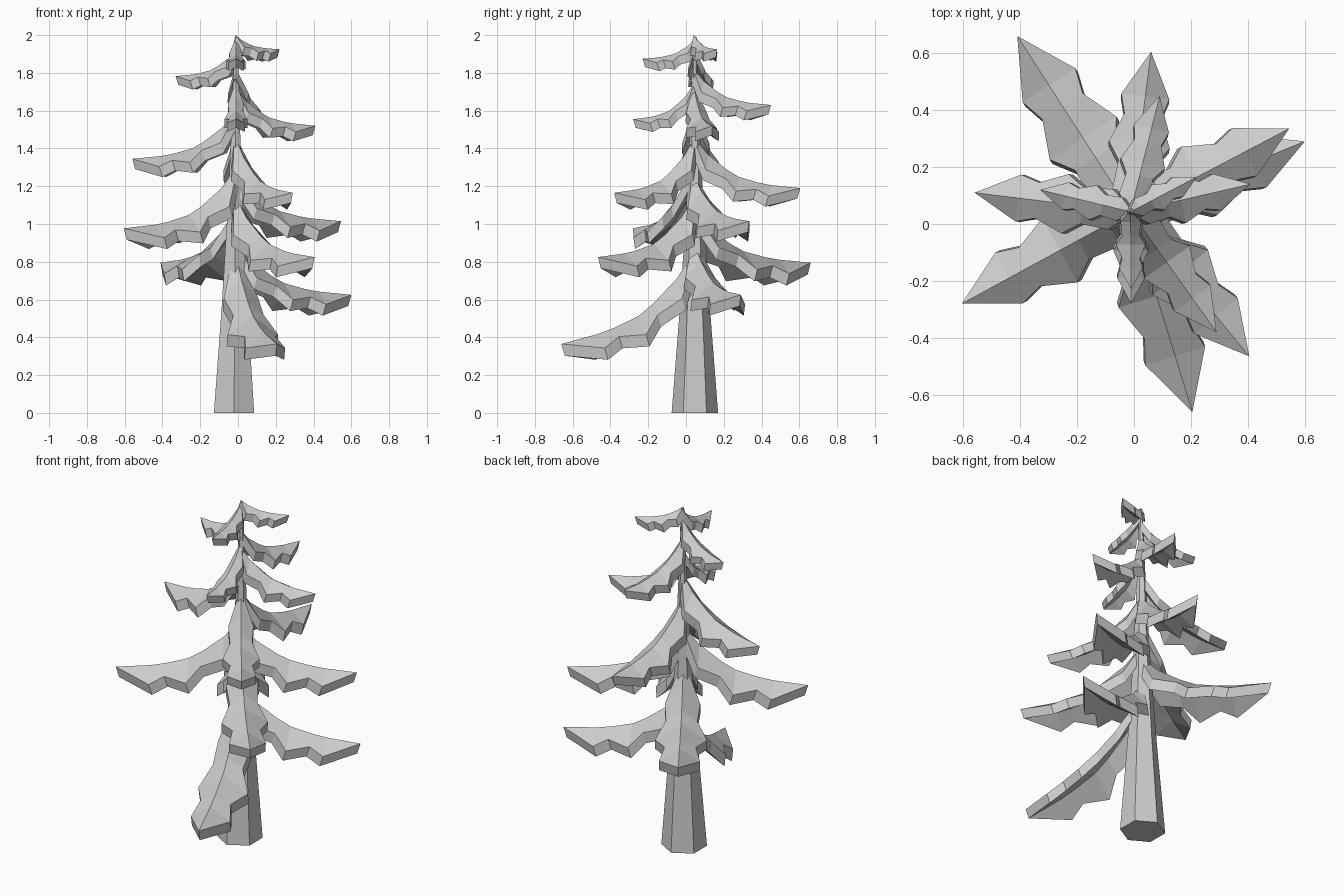
import bpy, bmesh, math
from mathutils import Vector

if "Cube" in bpy.data.objects:
    bpy.data.objects.remove(bpy.data.objects["Cube"])

grey = bpy.data.materials.new("plain grey")
grey.diffuse_color = (0.6, 0.6, 0.6, 1)
grey.use_nodes = True
grey.node_tree.nodes["Principled BSDF"].inputs["Base Color"].default_value = grey.diffuse_color


def finish(bm, name):
    bmesh.ops.recalc_face_normals(bm, faces=bm.faces)
    me = bpy.data.meshes.new(name)
    bm.to_mesh(me)
    bm.free()
    me.materials.append(grey)
    ob = bpy.data.objects.new(name, me)
    bpy.context.collection.objects.link(ob)
    return ob


# Trunk: tapered six-sided column
bm = bmesh.new()
rings = []
for z, r in ((0, 0.123), (0.55, 0.08), (1.1, 0.045), (1.6, 0.022), (1.99, 0.008)):
    cx = -0.021 + 0.006 * z
    rings.append([bm.verts.new((cx + r * math.sin(k * math.pi / 3),
                                0.047 - r * math.cos(k * math.pi / 3), z)) for k in range(6)])
bm.faces.new(rings[0])
bm.faces.new(rings[-1])
for a, b in zip(rings, rings[1:]):
    for k in range(6):
        bm.faces.new((a[k], a[(k + 1) % 6], b[(k + 1) % 6], b[k]))
finish(bm, "trunk")

# Branch profile: distance along, half width, remaining rise of the ridge, edge droop
PROFILE = ((0.0, 0.02, 1.0, 1.1), (0.13, 0.13, 0.66, 1.1), (0.31, 0.115, 0.36, 0.7),
           (0.42, 0.19, 0.22, 0.7), (0.60, 0.115, 0.11, 0.55), (0.72, 0.15, 0.06, 0.68),
           (1.0, 0.0, 0.0, 0.0))


def branch(name, x, y, z, rise, tilt=0.0):
    """Drooping jagged leaf with a ridge, given its tip and the rise to its root."""
    root = Vector((-0.012, 0.043, 0))
    d = Vector((x, y, 0)) - root
    length = d.length
    d.normalize()
    side = Vector((-d.y, d.x, 0))
    thick = 0.033 + 0.04 * length
    bm = bmesh.new()
    top, low = [], []
    for t, w, f, droop in PROFILE:
        w *= length
        ridge = root + d * (t * length) + Vector((0, 0, z + rise * f + tilt * (1 - t)))
        row = [ridge] if w == 0 else [ridge + side * (s * w) - Vector((0, 0, abs(s) * droop * w))
                                      for s in (-1, 0, 1)]
        shift = Vector((0, 0, -thick)) - d * (0.3 * thick)
        top.append([bm.verts.new(p) for p in row])
        low.append([bm.verts.new(p + shift) for p in row])
    for rows in (top, low):
        for a, b in zip(rows, rows[1:]):
            for k in (0, 1):
                if len(b) == 1:
                    bm.faces.new((a[k], a[k + 1], b[0]))
                else:
                    bm.faces.new((a[k], a[k + 1], b[k + 1], b[k]))
    for i in range(len(top) - 1):
        for k in (0, -1):
            bm.faces.new((top[i][k], top[i + 1][k], low[i + 1][k], low[i][k]))
    for k in (0, 1):
        bm.faces.new((top[0][k], top[0][k + 1], low[0][k + 1], low[0][k]))
    finish(bm, name)


# Branches from bottom to top: tip position, rise to the trunk, extra slope
BRANCHES = (
    (0.205, -0.66, 0.365, 0.38, 0.11), (0.60, 0.29, 0.625, 0.28), (-0.41, 0.66, 0.795, 0.28),
    (0.405, -0.465, 0.825, 0.32), (-0.605, -0.28, 0.977, 0.32), (0.545, 0.335, 1.015, 0.24),
    (0.06, 0.605, 1.19, 0.27), (0.29, -0.38, 1.165, 0.29), (-0.56, 0.11, 1.345, 0.25),
    (0.41, 0.14, 1.52, 0.20), (-0.01, -0.28, 1.555, 0.19), (0.09, 0.45, 1.63, 0.19),
    (-0.33, 0.12, 1.783, 0.14), (-0.01, -0.23, 1.875, 0.10), (0.22, 0.165, 1.925, 0.075))
for n, b in enumerate(BRANCHES, 1):
    branch(f"branch_{n:02d}", *b)
